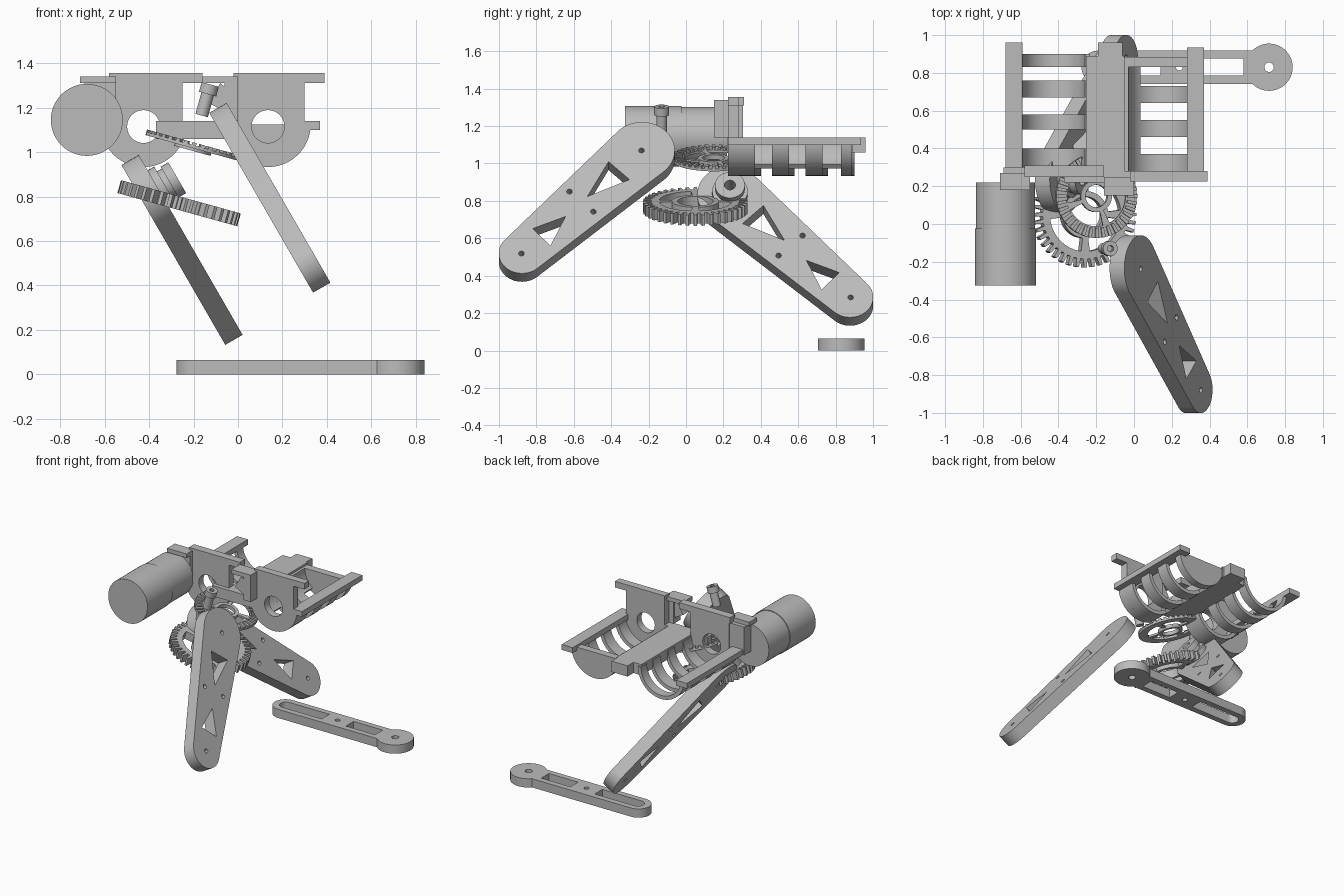
import bpy, bmesh
from math import sin, cos, pi, radians, hypot, atan2, acos
from mathutils import Vector, Matrix

cube = bpy.data.objects.get("Cube")
if cube:
    bpy.data.objects.remove(cube)

grey = bpy.data.materials.new("plain grey")
grey.use_nodes = True
GREY = (0.5, 0.5, 0.5, 1)
grey.diffuse_color = GREY
grey.node_tree.nodes["Principled BSDF"].inputs["Base Color"].default_value = GREY


def frame(origin, ex, ey):
    ex, ey = Vector(ex).normalized(), Vector(ey).normalized()
    m = Matrix((ex, ey, ex.cross(ey))).transposed().to_4x4()
    m.translation = origin
    return m


def prism(name, loops, thick, matrix):
    """Extrude flat outlines (inner loops become holes), centred on the frame."""
    cu = bpy.data.curves.new(name, 'CURVE')
    cu.dimensions, cu.fill_mode, cu.extrude = '2D', 'BOTH', thick / 2
    for pts in loops:
        s = cu.splines.new('POLY')
        s.points.add(len(pts) - 1)
        for p, (x, y) in zip(s.points, pts):
            p.co = (x, y, 0, 1)
        s.use_cyclic_u = True
    tmp = bpy.data.objects.new(name + "_outline", cu)
    bpy.context.collection.objects.link(tmp)
    deps = bpy.context.evaluated_depsgraph_get()
    me = bpy.data.meshes.new_from_object(tmp.evaluated_get(deps))
    bpy.data.objects.remove(tmp)
    bm = bmesh.new()
    bm.from_mesh(me)
    bmesh.ops.remove_doubles(bm, verts=bm.verts, dist=1e-5)
    bmesh.ops.transform(bm, matrix=matrix, verts=bm.verts)
    bmesh.ops.recalc_face_normals(bm, faces=bm.faces)
    bm.to_mesh(me)
    bm.free()
    me.shade_smooth()
    me.set_sharp_from_angle(angle=radians(30))
    me.materials.clear()
    me.materials.append(grey)
    ob = bpy.data.objects.new(name, me)
    bpy.context.collection.objects.link(ob)
    return ob


def arc(x, y, r, a0=0, a1=360, n=32):
    full = abs(a1 - a0) == 360
    return [(x + r * cos(a), y + r * sin(a)) for a in
            (radians(a0 + (a1 - a0) * i / (n if full else n - 1)) for i in range(n))]


def rect(x0, x1, y0, y1):
    return [(x0, y0), (x1, y0), (x1, y1), (x0, y1)]


def band(x, y, r0, r1, a0, a1, n=24):
    return arc(x, y, r1, a0, a1, n) + arc(x, y, r0, a1, a0, n)


def along_y(name, loops, y0, y1):
    return prism(name, loops, y1 - y0, frame((0, (y0 + y1) / 2, 0), (1, 0, 0), (0, 0, 1)))


def along_z(name, loops, z0, z1):
    return prism(name, loops, z1 - z0, frame((0, 0, (z0 + z1) / 2), (1, 0, 0), (0, 1, 0)))


def box(name, x0, x1, y0, y1, z0, z1):
    return along_z(name, [rect(x0, x1, y0, y1)], z0, z1)


def along_axis(name, loops, base, ey, h0, h1):
    """Extrude from h0 to h1 along the normal of the plane spanned by y and ey."""
    m = frame((0, 0, 0), (0, 1, 0), ey)
    m.translation = Vector(base) + m.to_3x3().col[2] * (h0 + h1) / 2
    return prism(name, loops, h1 - h0, m)


# Motor can with wider front shell and rear step
MX, MZ = -0.68, 1.145
along_y("motor_front", [arc(MX, MZ, 0.162, n=48)], -0.325, -0.025)
along_y("motor_rear", [arc(MX, MZ, 0.157, n=48)], -0.025, 0.22)
box("motor_mount", -0.71, -0.55, 0.18, 0.27, 1.31, 1.34)
box("motor_mount_post", -0.69, -0.55, 0.22, 0.30, 1.1, 1.31)

# Front plates: upright with a rounded bottom and a shaft hole
LX, RX, CZ, RO, RI = -0.425, 0.135, 1.125, 0.192, 0.165
for side, cx, x0, x1, y0, y1 in (("right", LX, -0.57, -0.25, 0.25, 0.305),
                                 ("left", RX, -0.02, 0.30, 0.225, 0.28)):
    outline = [(x1, 1.35), (x0, 1.35), (x0, CZ)] + arc(cx, CZ, RO, 180, 360, 33) + [(x1, CZ)]
    along_y(side + "_front_plate", [outline, arc(cx, CZ - 0.01, 0.074)], y0, y1)
box("right_top_flange", -0.58, -0.16, 0.25, 0.31, 1.31, 1.355)
box("left_top_flange", -0.02, 0.39, 0.225, 0.28, 1.31, 1.355)
box("front_crossbar", -0.37, -0.02, 0.22, 0.28, 1.06, 1.14)
box("clip_top", -0.16, 0, 0.15, 0.25, 1.31, 1.34)
box("clip_post", -0.06, 0, 0.15, 0.23, 1.14, 1.31)
along_y("clip_wedge", [[(-0.08, 1.31), (0, 1.245), (-0.055, 1.18), (-0.13, 1.22)]], 0.15, 0.22)

# Battery cradles: half-ring ribs, rails and a centre slab
for side, cx, ribs in (("right", LX, ((0.25, 0.40), (0.50, 0.58), (0.67, 0.76), (0.83, 0.90))),
                       ("left", RX, ((0.225, 0.37), (0.46, 0.55), (0.64, 0.73)))):
    for i, (y0, y1) in enumerate(ribs):
        along_y(f"{side}_cradle_rib_{i + 1}", [band(cx, CZ, RI, RO, 180, 360)], y0, y1)
along_y("left_cradle_wall", [band(RX, CZ, RI, RO, 180, 232)], 0.225, 0.88)
along_y("left_cradle_end", [arc(RX, CZ, RO, 180, 360)], 0.83, 0.885)
box("right_rail", -0.68, -0.59, 0.25, 0.96, 1.1, 1.14)
box("left_rail", 0.28, 0.37, 0.225, 0.935, 1.1, 1.14)
box("centre_slab", -0.255, -0.05, 0.25, 0.89, 1.06, 1.14)
box("centre_tab", -0.19, -0.06, 0.89, 0.96, 1.06, 1.14)

# Legs: tapered links leaning sideways, second one mirrored front to back
C30 = cos(radians(30))
LEAN = (-0.5, 0, C30)
top, low = (-0.235, 1.07 / C30), (-0.877, 0.52 / C30)
R_TOP, R_LOW = 0.175, 0.124


def leg(name, flip, base):
    d = (low[0] - top[0], low[1] - top[1])
    heading = atan2(d[1], d[0])
    spread = acos((R_TOP - R_LOW) / hypot(*d))
    h, s = heading * 180 / pi, spread * 180 / pi
    outline = arc(*top, R_TOP, h + s, h + 360 - s) + arc(*low, R_LOW, h - s, h + s)
    cuts = [[(y, z / C30) for y, z in tri] for tri in (
        ((-0.414, 1.01), (-0.302, 0.914), (-0.527, 0.824)),
        ((-0.644, 0.717), (-0.82, 0.652), (-0.725, 0.561)))]
    holes = [arc(y, z / C30, 0.015, n=16) for y, z in
             ((-0.238, 1.07), (-0.623, 0.85), (-0.495, 0.743), (-0.88, 0.519))]
    loops = [[(flip * y, z) for y, z in lp] for lp in [outline] + cuts + holes]
    along_axis(name, loops, base, LEAN, -0.09, 0)


leg("front_leg", 1, (0.654, 0, 0))
leg("back_leg", -1, (0.259, 0, -0.235))

# Stepped pivot boss on the back leg
pivot = (-0.36, 0.235, 0.835)
for name, r, h0, h1 in (("pivot_boss", 0.095, 0, 0.035), ("pivot_neck", 0.07, 0.035, 0.06),
                        ("pivot_collar", 0.08, 0.06, 0.1)):
    along_axis(name, [arc(0, 0, r), arc(0, 0, 0.03)], pivot, LEAN, h0, h1)

# Gears share a tilted axis
TILT = (-cos(radians(15.5)), 0, sin(radians(15.5)))


def windows(r0, r1, gap, turn):
    return [band(0, 0, r0, r1, turn + q + gap, turn + q + 90 - gap, 14) for q in (0, 90, 180, 270)]


def toothed(r0, r1, teeth):
    pts = []
    for i in range(teeth):
        for f, r in ((-0.3, r0), (-0.18, r1), (0.18, r1), (0.3, r0)):
            a = 2 * pi * (i + f) / teeth
            pts.append((r * cos(a), r * sin(a)))
    return pts


spur = (-0.265, 0.05, 0.77)
along_axis("spur_gear", [toothed(0.235, 0.28, 40)] + windows(0.125, 0.195, 7, 0)
           + [arc(0, 0, 0.095)], spur, TILT, -0.03, 0.03)
crown = (-0.2, 0.148, 1.025)
along_axis("crown_gear", [arc(0, 0, 0.222, n=48)] + windows(0.085, 0.16, 7, 20)
           + [arc(0, 0, 0.06)], crown, TILT, -0.008, 0.006)
along_axis("crown_teeth", [band(0, 0, 0.168, 0.222, a - 2.5, a + 2.5, 3) for a in range(0, 360, 10)],
           crown, TILT, 0.006, 0.018)
along_axis("crown_hub", [arc(0, 0, 0.085), arc(0, 0, 0.06)], crown, TILT, -0.02, 0.006)

# Cap screw at the top of the front leg
screw = (-0.13, -0.13, 1.285)
along_axis("screw_head", [arc(0, 0, 0.04), arc(0, 0, 0.018, n=6)], screw, TILT, -0.025, 0.02)
along_axis("screw_shank", [arc(0, 0, 0.029)], screw, TILT, -0.125, -0.01)

# Lower link lying flat: straight bar, round eye, two slots and a centre hole
FY = 0.83
bar = arc(-0.19, FY, 0.088, 90, 270, 20) + arc(0.715, FY, 0.125, -135, 135, 36)
bar = arc(-0.19, FY, 0.088, 90, 270, 20) + [(0.626, FY - 0.088)] + \
    arc(0.715, FY, 0.125, -135, 135, 36) + [(0.626, FY + 0.088)]
slot = arc(-0.185, FY, 0.045, 90, 270, 14) + [(0.14, FY - 0.045), (0.14, FY + 0.045)]
along_z("lower_link", [bar, slot, rect(0.34, 0.58, FY - 0.045, FY + 0.045),
                       arc(0.24, FY, 0.018, n=16), arc(0.715, FY, 0.025, n=20)], 0, 0.065)
